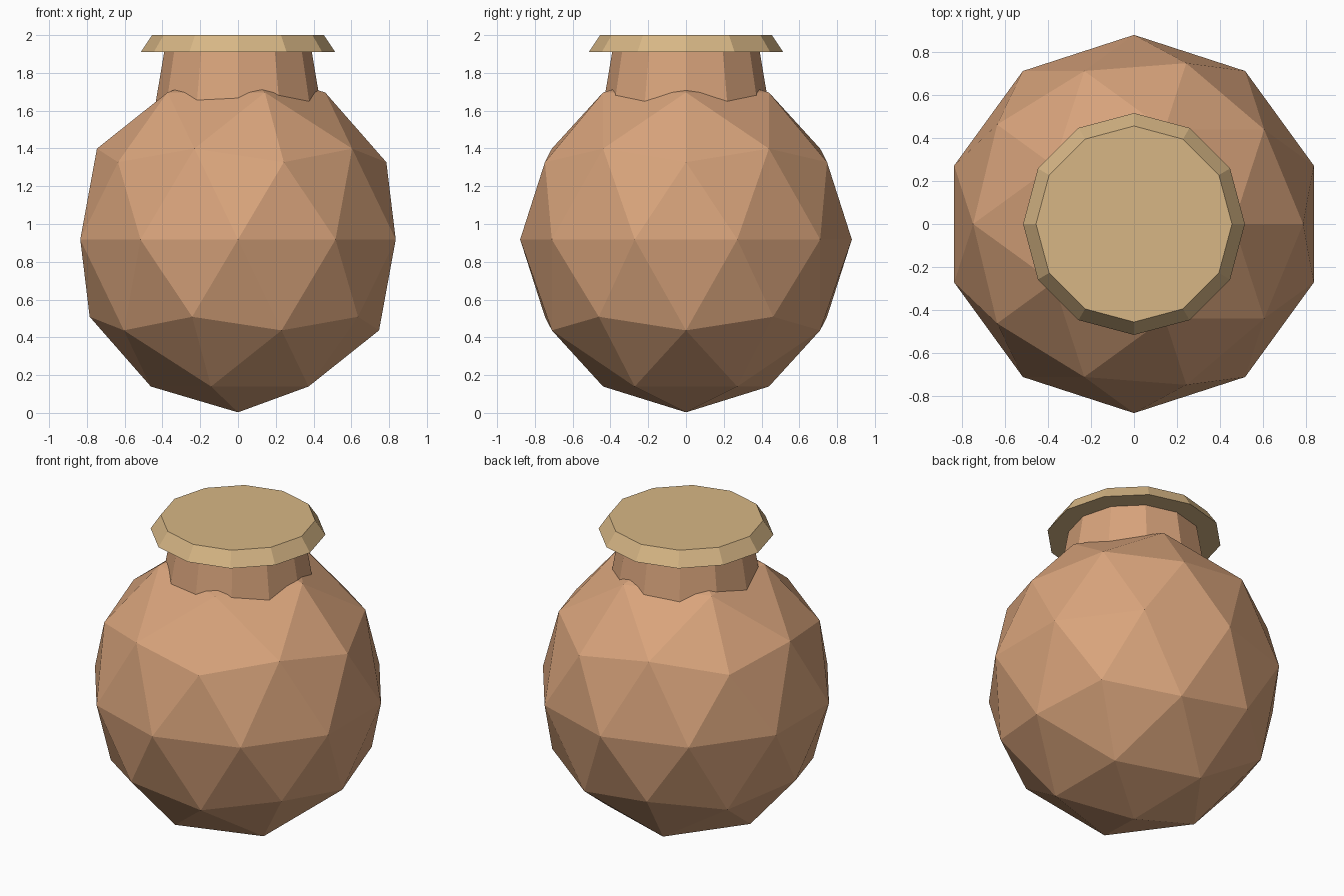
import bpy
import math

cube = bpy.data.objects.get("Cube")
if cube:
    bpy.data.objects.remove(cube, do_unlink=True)


def make_material(name, color):
    mat = bpy.data.materials.new(name)
    mat.use_nodes = True
    mat.diffuse_color = color
    mat.node_tree.nodes["Principled BSDF"].inputs["Base Color"].default_value = color
    return mat


def finish(name, mat):
    obj = bpy.context.object
    obj.name = name
    obj.data.materials.append(mat)
    bpy.ops.object.shade_flat()
    return obj


def tapered_ring(name, mat, r_low, r_high, z_low, z_high):
    """Twelve-sided capped frustum standing between two heights."""
    bpy.ops.mesh.primitive_cone_add(
        vertices=12, radius1=r_low, radius2=r_high,
        depth=z_high - z_low, location=(0, 0, (z_low + z_high) / 2))
    return finish(name, mat)


clay = make_material("terracotta clay", (0.69, 0.37, 0.20, 1))
cork = make_material("pale cork", (0.68, 0.47, 0.235, 1))

# Faceted round belly, slightly taller than wide
bpy.ops.mesh.primitive_ico_sphere_add(subdivisions=2, radius=1, location=(0, 0, 0.918))
belly = finish("pot_belly", clay)
belly.scale = (0.878, 0.878, 0.915)

# Neck sunk into the belly, and the flared lid on top
tapered_ring("pot_neck", clay, 0.46, 0.39, 1.5, 1.915)
tapered_ring("pot_lid", cork, 0.515, 0.455, 1.91, 2.0)
